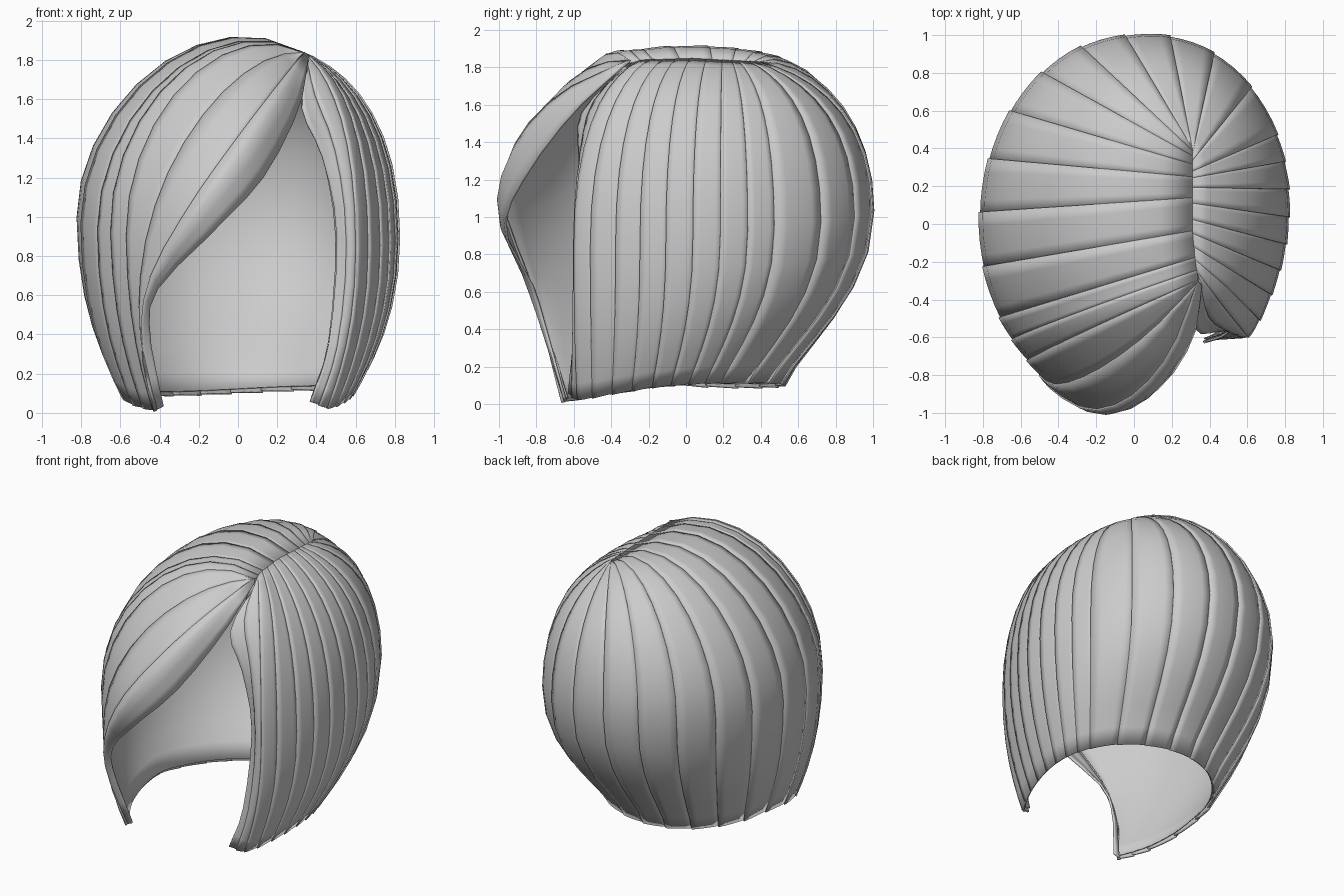
import bpy, math
from mathutils import Vector as V

if "Cube" in bpy.data.objects:
    bpy.data.objects.remove(bpy.data.objects["Cube"])

hair = bpy.data.materials.new("hair_grey")
hair.diffuse_color = (0.6, 0.6, 0.6, 1)
hair.use_nodes = True
hair.node_tree.nodes["Principled BSDF"].inputs["Base Color"].default_value = hair.diffuse_color
CENTRE = V((0.1, 0, 0.9))
TOP, LOW = 9, 7            # samples above and below the widest point
ROWS = TOP + LOW


def bezier(a, b, c, d, t):
    s = 1 - t
    return a * s**3 + b * (3 * s * s * t) + c * (3 * s * t * t) + d * t**3


def catmull(pts, u):
    n = len(pts) - 1
    i = max(0, min(int(u), n - 1))
    t = u - i
    p1, p2 = pts[i], pts[i + 1]
    p0 = pts[i - 1] if i > 0 else p1 * 2 - p2
    p3 = pts[i + 2] if i + 2 <= n else p2 * 2 - p1
    return 0.5 * (p1 * 2 + (p2 - p0) * t + (p0 * 2 - p1 * 5 + p2 * 4 - p3) * t * t
                  + (p1 * 3 - p0 - p2 * 3 + p3) * t**3)


def flow(angle):
    """Guide from the parting, over the oval widest outline, down to the hem."""
    c, s = math.cos(math.radians(angle)), math.sin(math.radians(angle))
    back = max(0, s)
    swell = 1 + (0.1 * s * c if c > 0 else 0)
    mid = V((0.82 * c * swell, s * swell, 0.94 + 0.1 * s - 0.05 * c))
    hem_y = -0.1 + (0.63 if s > 0 else 0.76) * s
    hem_x = mid.x * (0.72 - 0.06 * s)
    hem = V((hem_x, hem_y, 0.1 - 0.16 * max(0, -hem_y - 0.1) + 0.05 * back * hem_x))
    root_y = 0.08 + (0.32 * s**0.6 if s > 0 else 0.52 * s)
    root = V((0.31 + 0.12 * max(0, -root_y - 0.05), root_y, 1.85 - 0.05 * abs(root_y)))
    d, e = mid - root, mid - hem
    lift = max(-0.08, -0.32 * d.x - 0.1 + 0.02 * (1 - abs(s)))
    h1 = root + V((d.x * 0.45, d.y * 0.45, lift))
    h2 = mid - V((0, 0, d.z * 0.66))
    h3 = mid - V((0, 0, e.z * 0.5))
    k = 0.42 - 0.28 * back
    h4 = hem + V((e.x * k, e.y * k, e.z * 0.2))
    return ([bezier(root, h1, h2, mid, i / TOP) for i in range(TOP)]
            + [bezier(mid, h3, h4, hem, i / (LOW - 1)) for i in range(LOW)])


def path(*pts):
    pts = [V(p) for p in pts]
    return [catmull(pts, i / (ROWS - 1) * (len(pts) - 1)) for i in range(ROWS)]


# Free edge of the swept fringe, and the lock line just behind it
fringe_edge = path((.36, -.33, 1.82), (.31, -.62, 1.55), (.13, -.88, 1.2),
                   (-.12, -.98, .93), (-.41, -.83, .63), (-.45, -.76, .4), (-.38, -.66, .03))
fringe_line = path((.34, -.3, 1.84), (.2, -.68, 1.65), (0, -.92, 1.38),
                   (-.23, -.99, 1.06), (-.44, -.87, .7), (-.49, -.77, .4), (-.41, -.65, .02))
# Curled-in edge of the right front
side_edge = path((.36, -.33, 1.8), (.33, -.56, 1.55), (.43, -.57, 1.3),
                 (.5, -.56, .9), (.46, -.6, .35), (.37, -.63, .06))

# Guides run from the fringe round the left and back to the right front
guides = [fringe_edge, fringe_line]
guides += [flow(227 - 16.6 * k) for k in range(17)]
guides.append(side_edge)
LAST = len(guides) - 1


def sheet(name, u0, u1, cols, off0, off1, thick):
    """Smooth strip of the hair surface between two guide positions."""
    verts, faces = [], []
    for i in range(cols + 1):
        f = i / cols
        u = u0 + (u1 - u0) * f
        for j in range(ROWS):
            p = catmull([g[j] for g in guides], u)
            out = (p - CENTRE).normalized()
            fade = min(1, 0.25 + j / 5)
            verts.append(p + out * (off0 + (off1 - off0) * f) * fade)
    for i in range(cols):
        for j in range(ROWS - 1):
            a = i * ROWS + j
            faces.append((a, a + ROWS, a + ROWS + 1, a + 1))
    me = bpy.data.meshes.new(name)
    me.from_pydata(verts, [], faces)
    me.materials.append(hair)
    ob = bpy.data.objects.new(name, me)
    bpy.context.collection.objects.link(ob)
    m = ob.modifiers.new("thickness", 'SOLIDIFY')
    m.thickness, m.offset = thick, -1
    bpy.context.view_layer.objects.active = ob
    ob.select_set(True)
    bpy.ops.object.shade_smooth_by_angle(angle=math.radians(40))
    ob.select_set(False)


# Overlapping locks: narrow at the front and right, broad at the back
edges = []
for k in range(LAST):
    edges.append(k)
    if k in (1, 2) or k > 13:
        edges.append(k + 0.5)
edges.append(LAST)
for n, (a, b) in enumerate(zip(edges, edges[1:])):
    sheet("hair_lock_%02d" % n, a, min(LAST, b + 0.05), 4, -0.004, 0.005, 0.014)

# Smooth inner lining
sheet("inner_lining", 1.0, LAST - 0.1, 60, -0.025, -0.025, 0.008)
